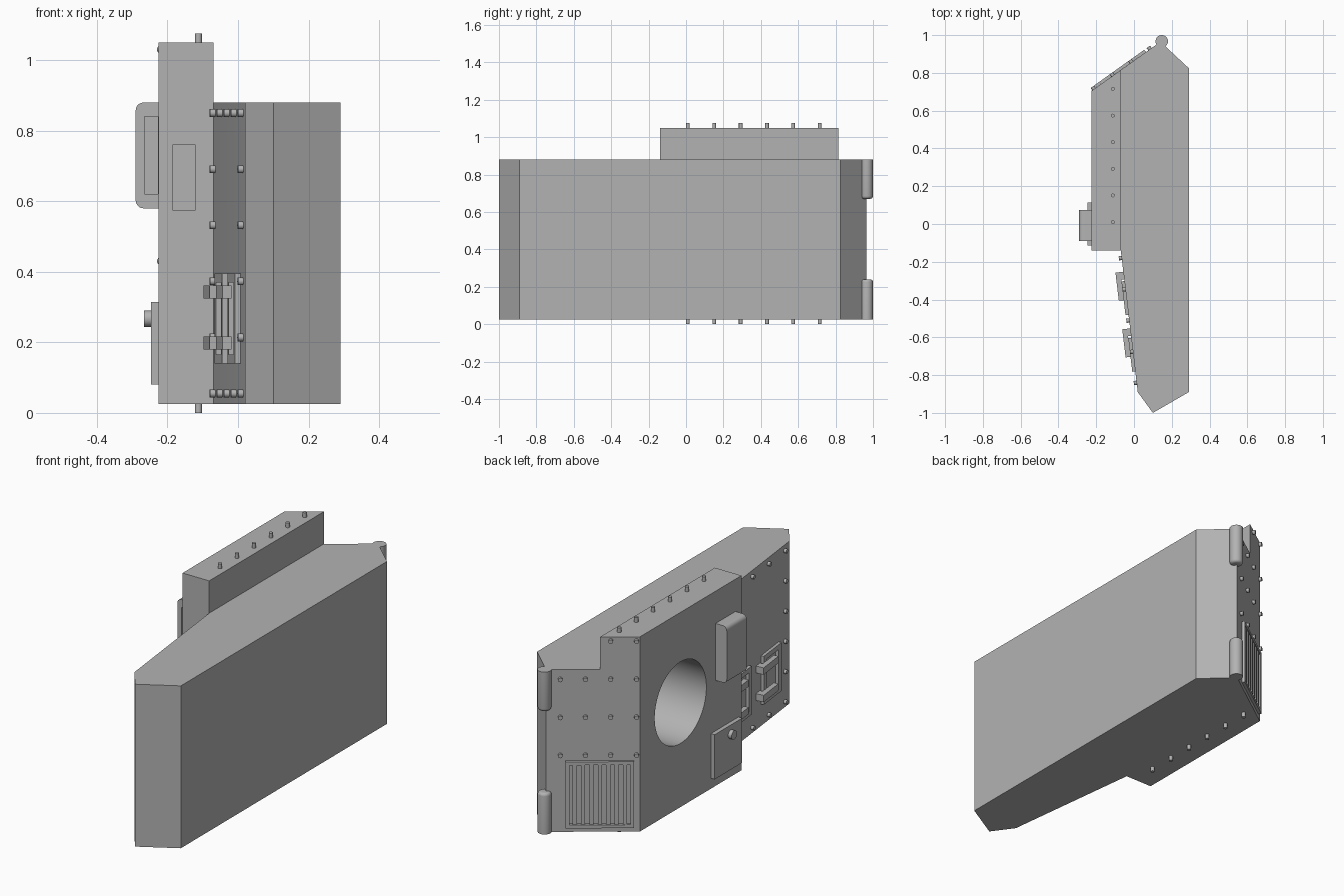
import bpy
import bmesh
from math import pi
from mathutils import Matrix, Vector

if "Cube" in bpy.data.objects:
    bpy.data.objects.remove(bpy.data.objects["Cube"])

GREY = (0.45, 0.45, 0.45, 1)
metal = bpy.data.materials.new("grey metal")
metal.use_nodes = True
metal.diffuse_color = GREY
metal.node_tree.nodes["Principled BSDF"].inputs["Base Color"].default_value = GREY

Z0 = 0.025
SLAB_TOP = 0.88
BLOCK_TOP = 1.05


def finish(name, bm, smooth=False):
    bmesh.ops.recalc_face_normals(bm, faces=bm.faces[:])
    mesh = bpy.data.meshes.new(name)
    bm.to_mesh(mesh)
    bm.free()
    mesh.materials.append(metal)
    ob = bpy.data.objects.new(name, mesh)
    bpy.context.collection.objects.link(ob)
    if smooth:
        bpy.ops.object.select_all(action="DESELECT")
        ob.select_set(True)
        bpy.context.view_layer.objects.active = ob
        bpy.ops.object.shade_smooth_by_angle(angle=0.7)
    return ob


def prism(name, outline, z0, z1):
    bm = bmesh.new()
    face = bm.faces.new([bm.verts.new((x, y, z0)) for x, y in outline])
    new = bmesh.ops.extrude_face_region(bm, geom=[face])["geom"]
    top = [v for v in new if isinstance(v, bmesh.types.BMVert)]
    bmesh.ops.translate(bm, verts=top, vec=(0, 0, z1 - z0))
    return finish(name, bm)


def add_box(bm, low, high, frame=Matrix()):
    low, high = Vector(low), Vector(high)
    place = Matrix.Translation((low + high) / 2) @ Matrix.Diagonal((high - low).to_4d())
    return bmesh.ops.create_cube(bm, size=1, matrix=frame @ place)["verts"]


def add_cylinder(bm, centre, axis, radius, depth, sides=16):
    turn = Vector(axis).to_track_quat("Z", "Y").to_matrix().to_4x4()
    bmesh.ops.create_cone(bm, cap_ends=True, segments=sides, radius1=radius,
                          radius2=radius, depth=depth,
                          matrix=Matrix.Translation(centre) @ turn)


def cut(targets, cutter):
    """Cut a shape out of the targets, then discard it."""
    cutter.hide_render = True
    for ob in targets:
        mod = ob.modifiers.new("cut", "BOOLEAN")
        mod.operation = "DIFFERENCE"
        mod.object = cutter
        mod.solver = "EXACT"
        bpy.context.view_layer.objects.active = ob
        bpy.ops.object.modifier_apply(modifier=mod.name)
    bpy.data.objects.remove(cutter)


def wall_frame(start, end):
    """Frame on an upright wall: x along it, y outward, z up."""
    a, b = Vector((*start, 0)), Vector((*end, 0))
    along = (b - a).normalized()
    out = Vector((0, 0, 1)).cross(along)
    m = Matrix((along, out, (0, 0, 1))).transposed().to_4x4()
    m.translation = a
    return m


# Main slab and raised block
slab_front = (0.02, -0.89)
slab_mid = (-0.07, -0.14)
tip = (0.14, 0.965)
corner = (-0.225, 0.705)
step = (-0.07, 0.815)
slab = prism("door_slab", [(0.10, -1), (0.29, -0.89), (0.29, 0.825), tip, step,
                           slab_mid, slab_front], Z0, SLAB_TOP)
block = prism("raised_block", [(-0.225, -0.14), slab_mid, step, corner], Z0, BLOCK_TOP)

# Deep round port
bm = bmesh.new()
add_cylinder(bm, (-0.05, 0.367, 0.575), (1, 0, 0), 0.215, 0.5, 64)
cut([slab, block], finish("port_cutter", bm))
for ob in (slab, block):
    bpy.ops.object.select_all(action="DESELECT")
    ob.select_set(True)
    bpy.context.view_layer.objects.active = ob
    bpy.ops.object.shade_smooth_by_angle(angle=0.2)

# Side box with rounded outer edges
bm = bmesh.new()
add_box(bm, (-0.29, -0.09, 0.58), (-0.225, 0.075, SLAB_TOP))
edges = [e for e in bm.edges if all(v.co.x < -0.28 for v in e.verts)
         and abs(e.verts[0].co.y - e.verts[1].co.y) > 0.1]
bmesh.ops.bevel(bm, geom=edges, offset=0.022, segments=5, affect="EDGES", profile=0.5)
side_box = finish("side_box", bm, True)

# Shallow recesses on the front of the box and block
for ob, x0, x1, y, z0, z1 in ((side_box, -0.265, -0.227, -0.09, 0.62, 0.84),
                              (block, -0.185, -0.12, -0.14, 0.575, 0.76)):
    bm = bmesh.new()
    add_box(bm, (x0, y - 0.05, z0), (x1, y + 0.008, z1))
    cut([ob], finish("recess_cutter", bm))

# Lower hatch and its knob
bm = bmesh.new()
add_box(bm, (-0.247, -0.115, 0.08), (-0.225, 0.115, 0.315))
finish("lower_hatch", bm)
bm = bmesh.new()
add_cylinder(bm, (-0.255, -0.02, 0.267), (1, 0, 0), 0.023, 0.024, 20)
finish("hatch_knob", bm, True)

# Hinge barrels, rounded at the inner ends
for name, z0, z1, inner in (("lower_hinge", Z0, 0.24, 0.24),
                            ("upper_hinge", 0.67, SLAB_TOP, 0.67)):
    bm = bmesh.new()
    add_cylinder(bm, (0.147, 0.967, (z0 + z1) / 2), (0, 0, 1), 0.033, z1 - z0, 32)
    rim = [e for e in bm.edges if all(abs(v.co.z - inner) < 0.001 for v in e.verts)]
    bmesh.ops.bevel(bm, geom=rim, offset=0.015, segments=4, affect="EDGES", profile=0.5)
    finish(name, bm, True)

# Rivets on the top and bottom of the block
bm = bmesh.new()
for i in range(6):
    for z in (Z0 - 0.0025, BLOCK_TOP + 0.0025):
        add_cylinder(bm, (-0.112, 0.01 + 0.141 * i, z), (0, 0, 1), 0.01, 0.045)
finish("edge_rivets", bm, True)

# Rivets on the back wall
back = wall_frame(corner, tip)
bm = bmesh.new()
spots = [(s, z) for s in (0.016, 0.139, 0.26, 0.38) for z in (0.43, 0.63, 0.83)]
spots += [(0.016, 1.03), (0.139, 1.03)]
for s, z in spots:
    add_cylinder(bm, back @ Vector((s, 0, z)), back.col[1].xyz, 0.011, 0.03)
finish("back_rivets", bm, True)

# Grille on the back wall: frame and upright slats
bm = bmesh.new()
s0, s1, z0, z1, rim = 0.027, 0.354, 0.05, 0.40, 0.018
add_box(bm, (s0, 0, z0), (s1, 0.015, z0 + rim), back)
add_box(bm, (s0, 0, z1 - rim), (s1, 0.015, z1), back)
for s in (s0, s1 - rim):
    add_box(bm, (s, 0, z0 + rim), (s + rim, 0.015, z1 - rim), back)
finish("grille_frame", bm)
bm = bmesh.new()
for i in range(7):
    s = s0 + rim + 0.016 + i * 0.04
    add_box(bm, (s, 0, z0 + rim), (s + 0.02, 0.012, z1 - rim), back)
finish("grille_slats", bm)

# Rivets round the edge of the slanted front wall
slant = wall_frame(slab_front, slab_mid)
bm = bmesh.new()
for i in range(5):
    for j in range(6):
        if i in (0, 4) or j in (0, 5):
            place = slant @ Vector((0.05 + 0.166 * i, 0, 0.055 + 0.159 * j))
            if i == 4:
                place = slant @ Vector((0.715, 0, place.z))
            add_cylinder(bm, place, slant.col[1].xyz, 0.011, 0.03)
finish("slant_rivets", bm, True)

# Two latch assemblies: thin backing frame with two thick bars each
for name, s in (("front_latch", 0.11), ("middle_latch", 0.412)):
    bm = bmesh.new()
    for a, b, c, d in ((0, 0.03, 0.14, 0.395), (0.15, 0.18, 0.14, 0.395),
                       (0.03, 0.15, 0.14, 0.165), (0.03, 0.15, 0.37, 0.395)):
        add_box(bm, (s + a, 0, c), (s + b, 0.016, d), slant)
    finish(name + "_frame", bm)
    bm = bmesh.new()
    for z in (0.18, 0.325):
        add_box(bm, (s + 0.08, 0.016, z), (s + 0.23, 0.042, z + 0.036), slant)
        add_box(bm, (s + 0.19, 0, z), (s + 0.23, 0.016, z + 0.036), slant)
    finish(name + "_bars", bm)
